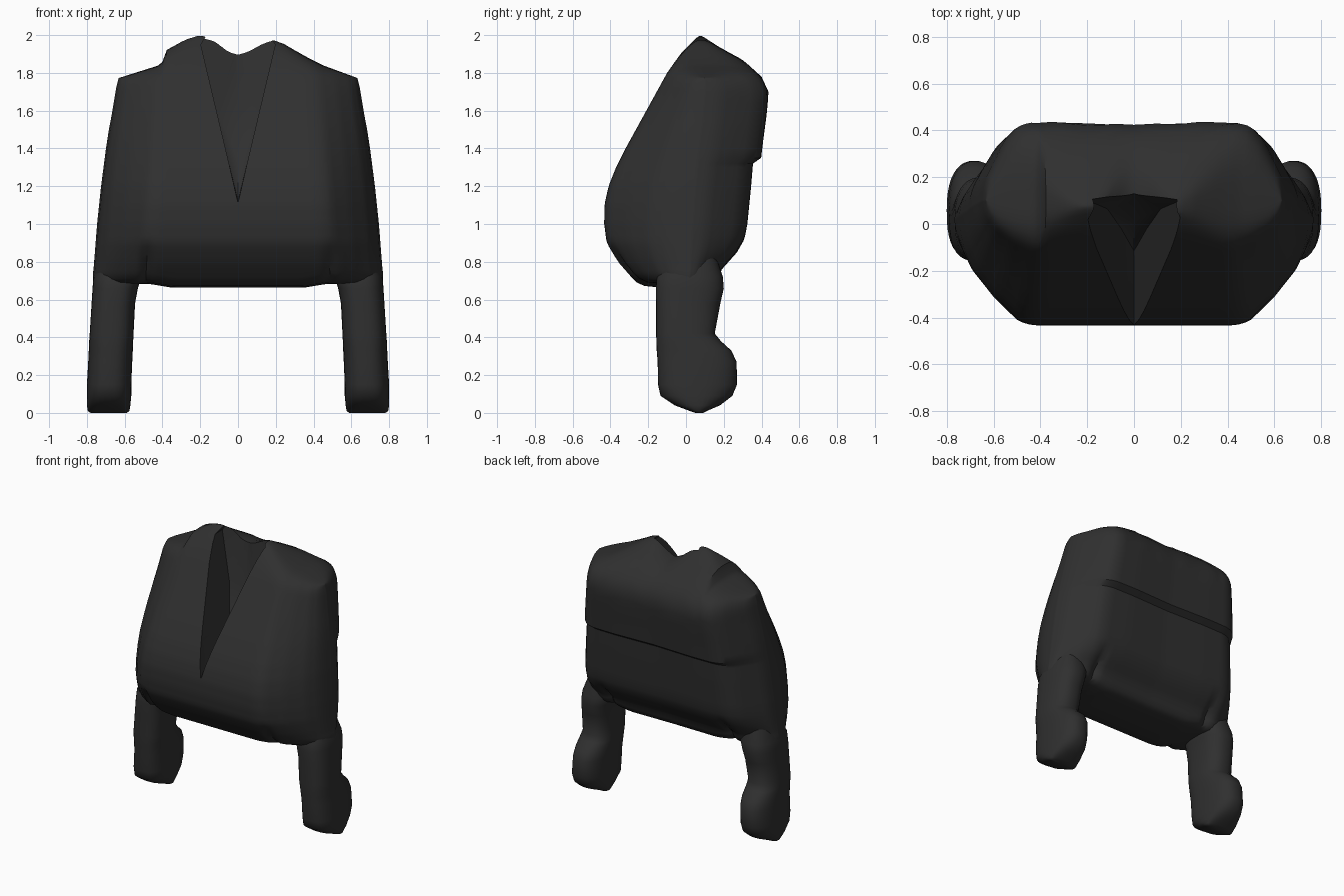
import bpy, bmesh, math

if "Cube" in bpy.data.objects:
    bpy.data.objects.remove(bpy.data.objects["Cube"])

cloth = bpy.data.materials.new("charcoal cloth")
cloth.diffuse_color = (0.029, 0.029, 0.029, 1)
cloth.use_nodes = True
cloth.node_tree.nodes["Principled BSDF"].inputs["Base Color"].default_value = cloth.diffuse_color


def lerp(table, v):
    """Piecewise linear lookup in (key, value) pairs."""
    if v <= table[0][0]:
        return table[0][1]
    for (a, p), (b, q) in zip(table, table[1:]):
        if v <= b:
            return p + (q - p) * (v - a) / (b - a)
    return table[-1][1]


def loft(bm, rings):
    """Skin a stack of closed rings."""
    vs = [[bm.verts.new(p) for p in r] for r in rings]
    n = len(vs[0])
    for a, b in zip(vs, vs[1:]):
        for i in range(n):
            j = (i + 1) % n
            bm.faces.new((a[i], a[j], b[j], b[i]))
    return vs


def finish(name, bm):
    bmesh.ops.recalc_face_normals(bm, faces=bm.faces[:])
    if bm.calc_volume(signed=True) < 0:
        bmesh.ops.reverse_faces(bm, faces=bm.faces[:])
    me = bpy.data.meshes.new(name)
    bm.to_mesh(me)
    bm.free()
    me.materials.append(cloth)
    ob = bpy.data.objects.new(name, me)
    bpy.context.collection.objects.link(ob)
    return ob


def smooth(ob, deg):
    bpy.ops.object.select_all(action='DESELECT')
    ob.select_set(True)
    bpy.context.view_layer.objects.active = ob
    bpy.ops.object.shade_smooth_by_angle(angle=math.radians(deg))


# Side profile of the jacket body: front and back y by height
FRONT = [(0.67, -0.26), (0.72, -0.29), (0.8, -0.36), (0.9, -0.42), (1.0, -0.433),
         (1.1, -0.432), (1.2, -0.41), (1.3, -0.37), (1.4, -0.32), (1.6, -0.21),
         (1.8, -0.1), (1.9, -0.03), (1.97, 0.03), (2.0, 0.06)]
BACK = [(0.67, 0.16), (0.76, 0.19), (0.85, 0.27), (0.92, 0.31), (1.0, 0.325), (1.2, 0.345),
        (1.32, 0.355), (1.35, 0.398), (1.45, 0.41), (1.6, 0.43), (1.7, 0.437),
        (1.78, 0.4), (1.87, 0.3), (1.93, 0.19), (2.0, 0.09)]
# Plan section: depth share by width share, flat panels with slanted corners
PLAN_FRONT = [(0, 1), (0.58, 1), (0.66, 0.965), (0.8, 0.75), (0.92, 0.5), (0.97, 0.32),
              (0.99, 0.18), (1, 0)]
PLAN_BACK = [(0, 0.965), (0.25, 0.985), (0.45, 1), (0.68, 0.99), (0.76, 0.94), (0.84, 0.78),
             (0.92, 0.5), (0.97, 0.3), (0.99, 0.17), (1, 0)]
# Half width by height, side seam y, and shoulder / collar outline by x
WIDTH = [(0.67, 0.765), (0.72, 0.768), (1.0, 0.746), (1.2, 0.725), (1.4, 0.699), (1.6, 0.668),
         (1.77, 0.645), (1.83, 0.632)]
SEAM = [(0.7, 0.02), (1.2, 0.05), (1.7, 0.1), (1.9, 0.1), (2.0, 0.075)]
TOP = [(-0.64, 1.77), (-0.45, 1.83), (-0.405, 1.845), (-0.38, 1.92), (-0.28, 1.975),
       (-0.2, 2.0), (-0.13, 1.975), (-0.05, 1.91), (0.0, 1.897), (0.05, 1.91), (0.13, 1.955),
       (0.18, 1.975), (0.24, 1.955), (0.3, 1.92), (0.38, 1.875), (0.45, 1.84), (0.64, 1.77)]

# (nominal height, depth factor) of the body rings
ROWS = [(0.663, 0.0), (0.665, 0.6), (0.672, 0.85), (0.69, 0.96)]
ROWS += [(0.72, 1)] + [(z / 100, 1.0) for z in range(76, 131, 3)]
ROWS += [(1.32, 1), (1.35, 1), (1.4, 1), (1.45, 1), (1.5, 1), (1.55, 1), (1.6, 1), (1.65, 1),
         (1.7, 1), (1.74, 1), (1.77, 0.99), (1.795, 0.94), (1.815, 0.82), (1.826, 0.6),
         (1.829, 0.3), (1.83, 0.0)]


def body_ring(zn, depth, count=128):
    ring = []
    w = lerp(WIDTH, zn)
    for i in range(count):
        a = 2 * math.pi * i / count
        u, back = math.cos(a), math.sin(a) > 0
        x = w * u
        z = zn
        if zn > 1.5:                       # stretch up to the collar outline
            z = 1.5 + (zn - 1.5) * (lerp(TOP, x) - 1.5) / 0.33
        elif zn < 0.74:                    # sleeve openings sit slightly higher
            z += 0.02 * min(1, max(0, (abs(x) - 0.35) / 0.12))
        e = lerp(PLAN_BACK if back else PLAN_FRONT, abs(u))
        if i % (count // 2) == 0:
            e = 0
        mid = lerp(SEAM, z)
        y = mid + (lerp(BACK if back else FRONT, z) - mid) * e * depth
        # armpit crease between torso and sleeve
        crease = math.exp(-((abs(x) - 0.49) / 0.025) ** 2) * min(1, max(0, (0.92 - z) / 0.12))
        y += (-0.03 if back else (0.06 if x < 0 else 0.03)) * crease * depth
        ring.append((x, y, z))
    return ring


# Jacket body
bm = bmesh.new()
loft(bm, [body_ring(z, d) for z, d in ROWS])
bmesh.ops.remove_doubles(bm, verts=bm.verts[:], dist=0.00005)
body = finish("jacket_body", bm)

# V neck opening: deep recess, its back wall follows the inside of the back
SIDE = [(1.12, -0.15), (1.35, -0.02), (1.6, 0.065), (1.95, 0.1), (2.1, 0.13)]
bm = bmesh.new()
rings = []
for z, y in SIDE:
    h = max(0.002, (z - 1.12) * 0.197 / 0.83) if z < 2 else 0.1
    rings.append([(-h, -0.8, z), (h, -0.8, z), (h, y, z), (0, y + 0.035, z), (-h, y, z)])
vs = loft(bm, rings)
bm.faces.new(vs[0])
bm.faces.new(vs[-1])
bmesh.ops.triangulate(bm, faces=bm.faces[:])
cutter = finish("neck_cutter", bm)
cutter.hide_render = True
whole = body.data.copy()
bpy.context.view_layer.objects.active = body
for solver in ('EXACT', 'MANIFOLD', 'FLOAT'):
    mod = body.modifiers.new("neck", 'BOOLEAN')
    mod.object = cutter
    mod.operation = 'DIFFERENCE'
    mod.solver = solver
    bpy.ops.object.modifier_apply(modifier=mod.name)
    if len(body.data.polygons) > 2000:
        break
    body.data = whole.copy()               # solver failed, try the next
bpy.data.objects.remove(cutter)
smooth(body, 40)

# Lower sleeves: height, inner x, outer x, front y, back y
SLEEVE = [(0.95, 0.56, 0.68, -0.05, 0.12), (0.72, 0.51, 0.766, -0.155, 0.195),
          (0.66, 0.53, 0.77, -0.16, 0.2), (0.58, 0.545, 0.775, -0.158, 0.182),
          (0.42, 0.553, 0.785, -0.158, 0.152), (0.38, 0.555, 0.788, -0.157, 0.185),
          (0.33, 0.557, 0.79, -0.155, 0.24), (0.27, 0.56, 0.793, -0.15, 0.268),
          (0.15, 0.565, 0.8, -0.148, 0.27), (0.09, 0.565, 0.8, -0.135, 0.245),
          (0.04, 0.57, 0.8, -0.06, 0.18), (0.01, 0.575, 0.795, 0.02, 0.11),
          (0.0, 0.59, 0.78, 0.05, 0.09)]
for name, side in (("left_sleeve", -1), ("right_sleeve", 1)):
    rings = []
    for z, x0, x1, y0, y1 in SLEEVE:
        ring = []
        for i in range(40):
            a = 2 * math.pi * i / 40
            c, s = math.cos(a), math.sin(a)
            p = 0.85 if s > 0 else 0.75    # rounder at the back
            px = math.copysign(abs(c) ** p, c) * (x1 - x0) / 2
            py = math.copysign(abs(s) ** p, s) * (y1 - y0) / 2
            ring.append((side * ((x0 + x1) / 2 + px), (y0 + y1) / 2 + py, z))
        rings.append(ring)
    bm = bmesh.new()
    vs = loft(bm, rings)
    bm.faces.new(vs[0])
    bm.faces.new(vs[-1])
    smooth(finish(name, bm), 60)
